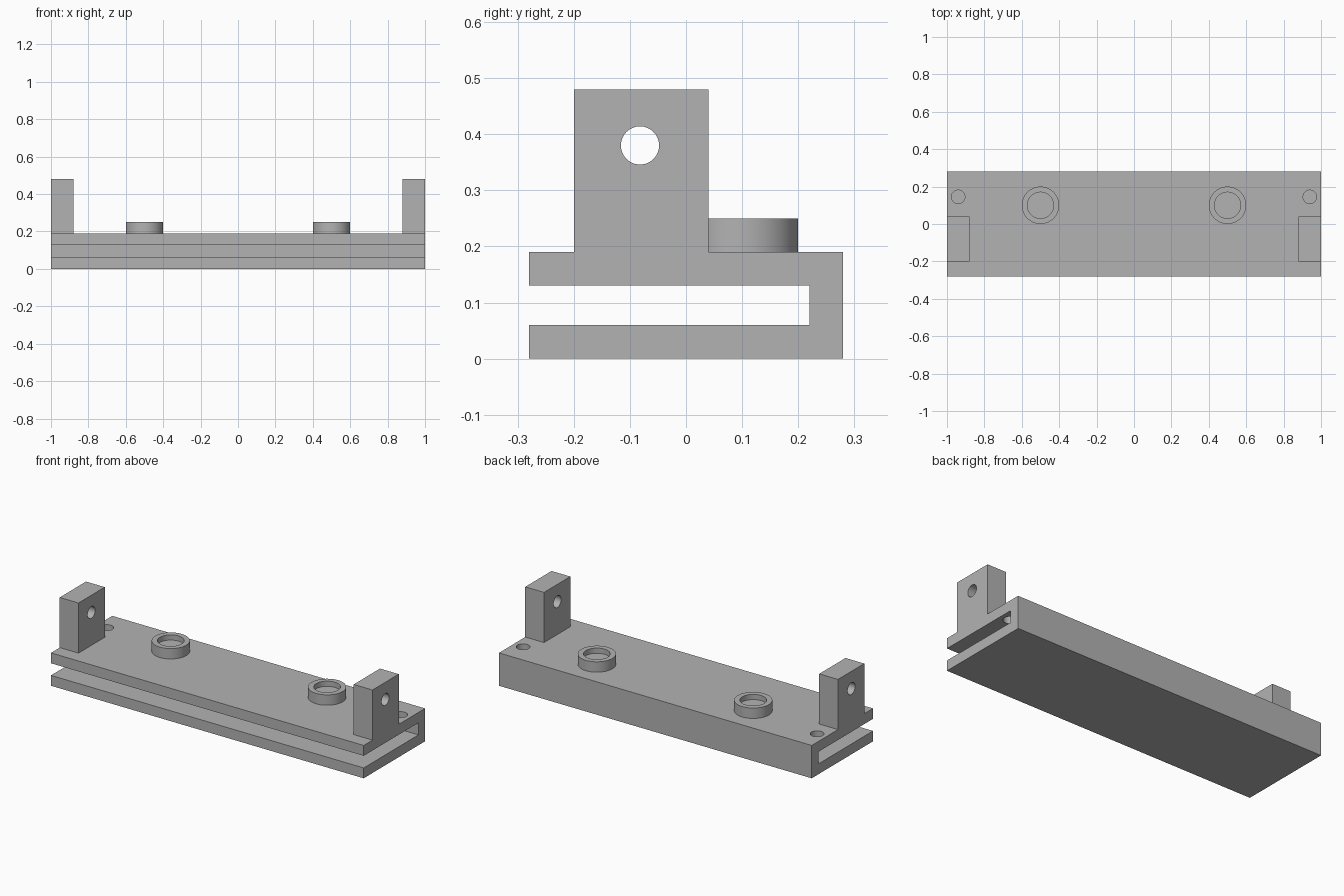
import bpy
import bmesh
from math import pi, radians
from mathutils import Matrix

cube = bpy.data.objects.get("Cube")
if cube:
    bpy.data.objects.remove(cube, do_unlink=True)

# Single grey material
GREY = (0.45, 0.45, 0.45, 1)
grey = bpy.data.materials.new("plain grey")
grey.use_nodes = True
grey.diffuse_color = GREY
grey.node_tree.nodes["Principled BSDF"].inputs["Base Color"].default_value = GREY


def add_object(name, bm):
    bmesh.ops.recalc_face_normals(bm, faces=bm.faces)
    mesh = bpy.data.meshes.new(name)
    bm.to_mesh(mesh)
    bm.free()
    mesh.materials.append(grey)
    obj = bpy.data.objects.new(name, mesh)
    bpy.context.collection.objects.link(obj)
    return obj


def extrude_profile(name, points, x0, x1):
    """Extrude a closed (y, z) outline along x."""
    bm = bmesh.new()
    face = bm.faces.new([bm.verts.new((x0, y, z)) for y, z in points])
    moved = bmesh.ops.extrude_face_region(bm, geom=[face])["geom"]
    verts = [v for v in moved if isinstance(v, bmesh.types.BMVert)]
    bmesh.ops.translate(bm, verts=verts, vec=(x1 - x0, 0, 0))
    return add_object(name, bm)


def cylinder(name, centre, radius, depth, along_x=False):
    bm = bmesh.new()
    turn = Matrix.Rotation(pi / 2, 4, 'Y') if along_x else Matrix()
    bmesh.ops.create_cone(bm, cap_ends=True, segments=64, radius1=radius,
                          radius2=radius, depth=depth,
                          matrix=Matrix.Translation(centre) @ turn)
    return add_object(name, bm)


def cut(obj, cutter):
    """Subtract the cutter from the object, then discard the cutter."""
    cutter.hide_render = True
    mod = obj.modifiers.new("cut", 'BOOLEAN')
    mod.operation = 'DIFFERENCE'
    mod.solver = 'EXACT'
    mod.object = cutter
    bpy.context.view_layer.objects.active = obj
    bpy.ops.object.modifier_apply(modifier=mod.name)
    bpy.data.objects.remove(cutter, do_unlink=True)


# Folded base: two plates joined along the back
BACK, TOP = 0.28, 0.19
base = extrude_profile("folded_base", [
    (-BACK, 0), (BACK, 0), (BACK, TOP), (-BACK, TOP),
    (-BACK, 0.13), (0.22, 0.13), (0.22, 0.06), (-BACK, 0.06)], -1, 1)
parts = [base]

for side, sign in (("left", 1), ("right", -1)):
    # Screw hole through the upper plate
    cut(base, cylinder("screw_cutter", (sign * 0.94, 0.145, 0.17), 0.036, 0.14))

    # Upright end bracket with a pivot hole
    bracket = extrude_profile(side + "_bracket", [
        (-0.2, TOP), (0.04, TOP), (0.04, 0.48), (-0.2, 0.48)],
        sign * 0.88, sign)
    cut(bracket, cylinder("pivot_cutter", (sign * 0.94, -0.082, 0.38),
                          0.034, 0.3, along_x=True))

    # Round boss with a shallow recess
    boss = cylinder(side + "_boss", (sign * 0.5, 0.1, 0.22), 0.1, 0.06)
    cut(boss, cylinder("recess_cutter", (sign * 0.5, 0.1, 0.27), 0.07, 0.1))
    parts += [bracket, boss]

# Smooth round walls, keep edges sharp
bpy.ops.object.select_all(action='DESELECT')
for obj in parts:
    obj.select_set(True)
bpy.context.view_layer.objects.active = base
bpy.ops.object.shade_smooth_by_angle(angle=radians(30))
